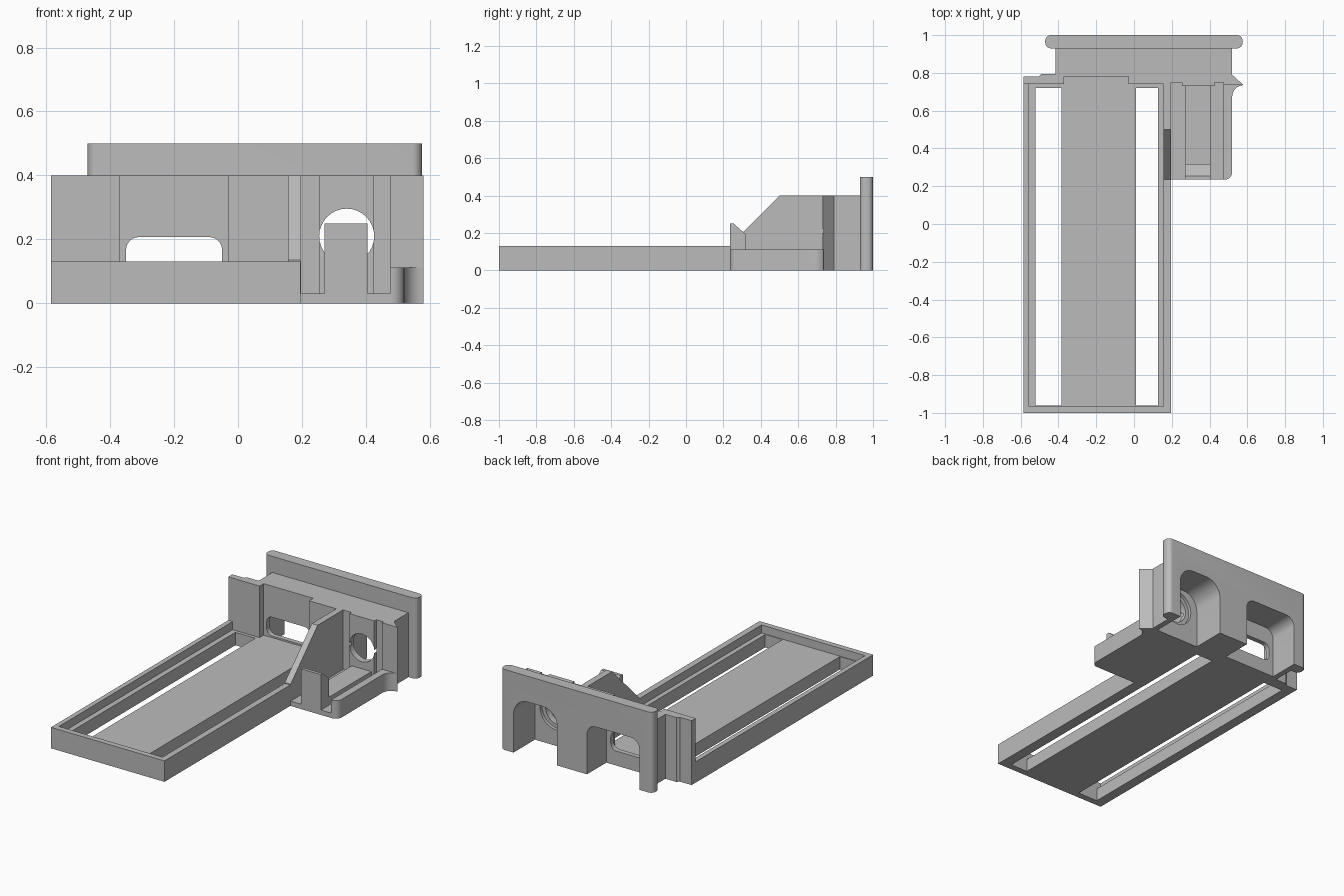
import bpy, bmesh, math
from mathutils import Matrix

old = bpy.data.objects.get("Cube")
if old:
    bpy.data.objects.remove(old)

grey = bpy.data.materials.new("plain_grey")
grey.use_nodes = True
colour = (0.5, 0.5, 0.5, 1)
grey.diffuse_color = colour
grey.node_tree.nodes["Principled BSDF"].inputs["Base Color"].default_value = colour


def prism(name, outline, low, high, axis="z"):
    """Extrude a 2D outline: xy along z, xz along y, or yz along x."""
    place = {"z": lambda a, b, c: (a, b, c),
             "y": lambda a, b, c: (a, c, b),
             "x": lambda a, b, c: (c, a, b)}[axis]
    bm = bmesh.new()
    face = bm.faces.new([bm.verts.new(place(a, b, low)) for a, b in outline])
    ext = bmesh.ops.extrude_face_region(bm, geom=[face])
    moved = [v for v in ext["geom"] if isinstance(v, bmesh.types.BMVert)]
    bmesh.ops.translate(bm, vec=place(0, 0, high - low), verts=moved)
    bmesh.ops.recalc_face_normals(bm, faces=bm.faces)
    mesh = bpy.data.meshes.new(name)
    bm.to_mesh(mesh)
    bm.free()
    mesh.materials.append(grey)
    ob = bpy.data.objects.new(name, mesh)
    bpy.context.collection.objects.link(ob)
    return ob


def rect(a0, a1, b0, b1):
    return [(a0, b0), (a1, b0), (a1, b1), (a0, b1)]


def box(name, x0, x1, y0, y1, z0, z1):
    return prism(name, rect(x0, x1, y0, y1), z0, z1)


def arc(cx, cy, r, start, end, steps=8):
    angles = [math.radians(start + (end - start) * i / steps) for i in range(steps + 1)]
    return [(cx + r * math.cos(t), cy + r * math.sin(t)) for t in angles]


def rounded(a0, a1, b0, b1, r):
    return (arc(a0 + r, b0 + r, r, 180, 270) + arc(a1 - r, b0 + r, r, 270, 360)
            + arc(a1 - r, b1 - r, r, 0, 90) + arc(a0 + r, b1 - r, r, 90, 180))


def arch(a0, a1, b0, b1, r):
    return [(a0, b0), (a1, b0)] + arc(a1 - r, b1 - r, r, 0, 90) + arc(a0 + r, b1 - r, r, 90, 180)


def cut(ob, cutters):
    for c in cutters:
        c.hide_render = True
        mod = ob.modifiers.new("cut", "BOOLEAN")
        mod.operation, mod.solver, mod.object = "DIFFERENCE", "EXACT", c
    bpy.context.view_layer.update()
    graph = bpy.context.evaluated_depsgraph_get()
    mesh = bpy.data.meshes.new_from_object(ob.evaluated_get(graph))
    ob.modifiers.clear()
    ob.data = mesh


# Long tray with a raised rim and two slots through its floor
tray = box("tray", -0.585, 0.195, -1, 0.74, 0, 0.13)
tray_cutters = [box("tray_hollow", -0.555, 0.157, -0.965, 0.9, 0.08, 0.3),
                box("left_slot", 0.01, 0.128, -0.96, 0.72, -0.1, 0.2),
                box("right_slot", -0.522, -0.385, -0.96, 0.72, -0.1, 0.2)]
cut(tray, tray_cutters)
box("tray_floor_end", -0.37, -0.03, 0.74, 0.78, 0, 0.08)

# Upright body with stepped front, side flange and clip, and the back plate
body = prism("body", [
    (-0.585, 0.74), (-0.37, 0.74), (-0.37, 0.78), (-0.03, 0.78), (-0.03, 0.74),
    (0.195, 0.74), (0.195, 0.75), (0.255, 0.75), (0.255, 0.73), (0.425, 0.73),
    (0.425, 0.75), (0.475, 0.75), (0.475, 0.735), (0.58, 0.735), (0.52, 0.79),
    (0.52, 0.93), (-0.415, 0.93), (-0.415, 0.795), (-0.49, 0.795),
    (-0.505, 0.78), (-0.585, 0.78)], 0, 0.4)
plate = prism("back_plate", rounded(-0.47, 0.575, 0.93, 1, 0.03), 0, 0.5)

# Cavities open to the back and below, a window and a stepped round hole
cavities = [prism("left_cavity", arch(0.185, 0.485, -0.1, 0.34, 0.1), 0.79, 1.1, "y"),
            prism("right_cavity", arch(-0.38, -0.02, -0.1, 0.31, 0.06), 0.81, 1.1, "y")]
openings = [prism("window", rounded(-0.35, -0.05, 0.09, 0.207, 0.04), 0.7, 0.9, "y"),
            prism("round_hole", arc(0.34, 0.21, 0.086, 0, 348.75, 31), 0.6, 0.9, "y"),
            prism("hole_step", arc(0.34, 0.21, 0.11, 0, 348.75, 31), 0.77, 0.9, "y")]
cut(body, cavities + openings)
cut(plate, cavities)

# Sloping gusset between the tray and the side bay
prism("gusset", [(0.235, 0), (0.74, 0), (0.74, 0.4), (0.5, 0.4), (0.235, 0.135)],
      0.157, 0.197, "x")

# Side bay: floor, low outer wall, and a rail ending in a hooked post
box("bay_floor", 0.195, 0.475, 0.235, 0.75, 0, 0.03)
wall = ([(0.475, 0.235)] + arc(0.48, 0.275, 0.04, 270, 360)
        + arc(0.58, 0.675, 0.06, 180, 90) + [(0.475, 0.735)])
prism("bay_wall", wall, 0, 0.112)
prism("hooked_post", [(0.235, 0), (0.73, 0), (0.73, 0.08), (0.317, 0.08),
                      (0.317, 0.195), (0.255, 0.25), (0.235, 0.25)], 0.27, 0.405, "x")

# Remove the finished cutters and smooth the rounded faces
for c in tray_cutters + cavities + openings:
    bpy.data.objects.remove(c)
for ob in (body, plate, bpy.data.objects["bay_wall"]):
    bpy.ops.object.select_all(action="DESELECT")
    ob.select_set(True)
    bpy.context.view_layer.objects.active = ob
    bpy.ops.object.shade_smooth_by_angle(angle=math.radians(30))
